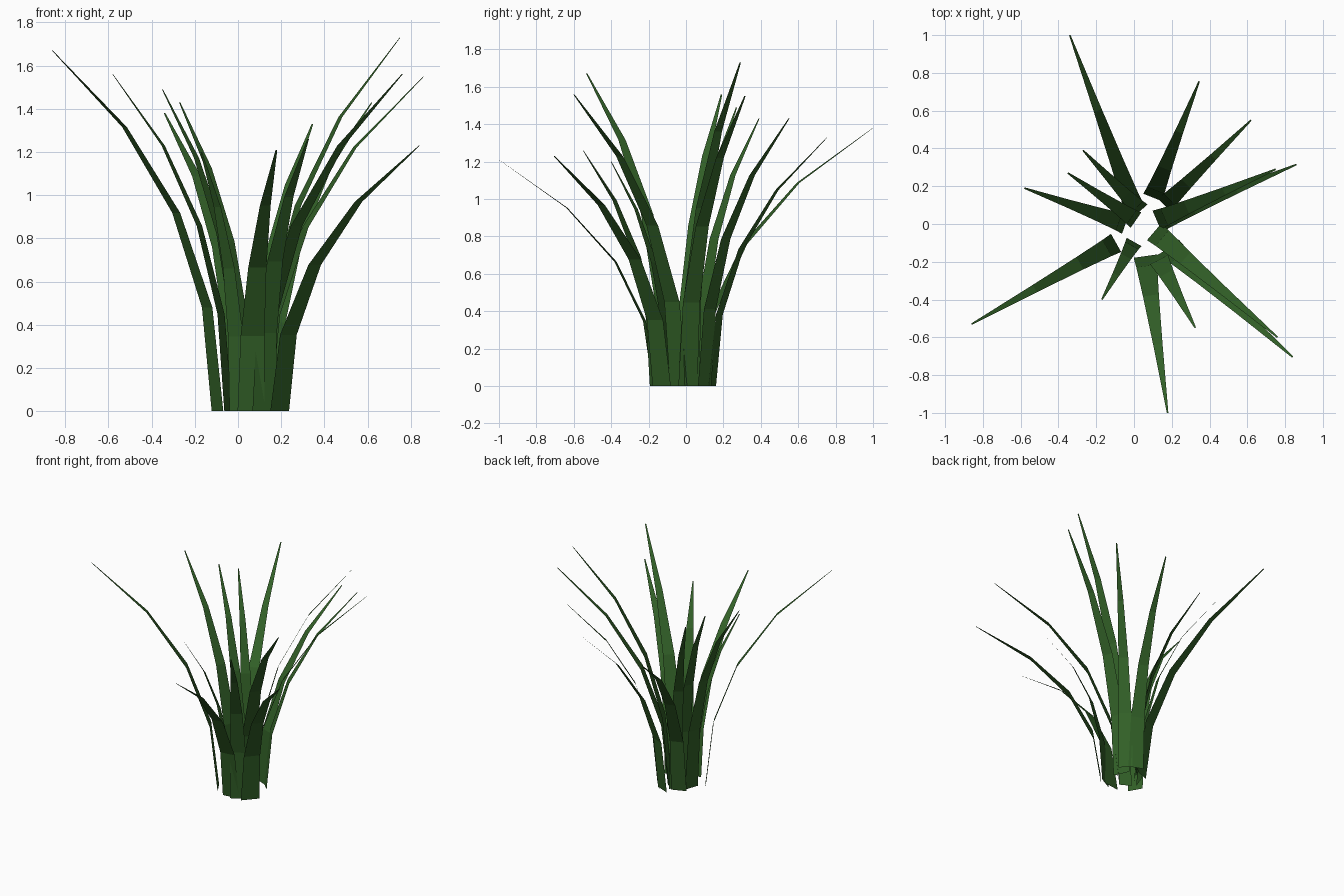
import bpy, bmesh
from mathutils import Vector

green = bpy.data.materials.new("grass green")
green.diffuse_color = (0.031, 0.115, 0.02, 1)

# Each blade: base x, base y, tip x, tip y, height, base width
BLADES = [
    (0.00, 0.085, -0.34, 1.00, 1.38, 0.11),
    (0.10, 0.14, 0.345, 0.755, 1.33, 0.11),
    (0.16, 0.10, 0.62, 0.55, 1.43, 0.10),
    (0.13, 0.01, 0.86, 0.315, 1.55, 0.11),
    (0.12, 0.02, 0.75, 0.29, 1.73, 0.11),
    (0.193, -0.13, 0.84, -0.705, 1.23, 0.13),
    (0.108, -0.04, 0.76, -0.60, 1.56, 0.12),
    (0.12, -0.165, 0.325, -0.55, 1.26, 0.12),
    (0.06, -0.17, 0.178, -1.00, 1.21, 0.125),
    (0.00, -0.095, -0.17, -0.40, 1.20, 0.09),
    (-0.095, -0.10, -0.86, -0.53, 1.67, 0.11),
    (-0.045, 0.00, -0.58, 0.19, 1.56, 0.11),
    (0.01, 0.02, -0.35, 0.27, 1.49, 0.10),
    (0.035, 0.07, -0.27, 0.39, 1.43, 0.10),
]
SEGMENTS = 4


def grass_blade(bx, by, tx, ty, height, width):
    """Flat tapering ribbon that arches outward from base to tip."""
    bm = bmesh.new()
    base, reach = Vector((bx, by, 0)), Vector((tx - bx, ty - by, 0))
    side = Vector((-reach.y, reach.x, 0)).normalized()
    rows = []
    for i in range(SEGMENTS + 1):
        t = i / SEGMENTS
        centre = base + reach * t * t
        centre.z = height * t * (1.2 - 0.2 * t)
        half = side * (width * (1 - t ** 1.5) + 0.008 * t) / 2
        rows.append([bm.verts.new(centre - half), bm.verts.new(centre + half)])
    for (a, b), (c, d) in zip(rows, rows[1:]):
        bm.faces.new((a, b, d, c))
    mesh = bpy.data.meshes.new("grass_blade")
    bm.to_mesh(mesh)
    bm.free()
    mesh.materials.append(green)
    bpy.context.collection.objects.link(bpy.data.objects.new("grass_blade", mesh))


# Tuft of blades
for blade in BLADES:
    grass_blade(*blade)
